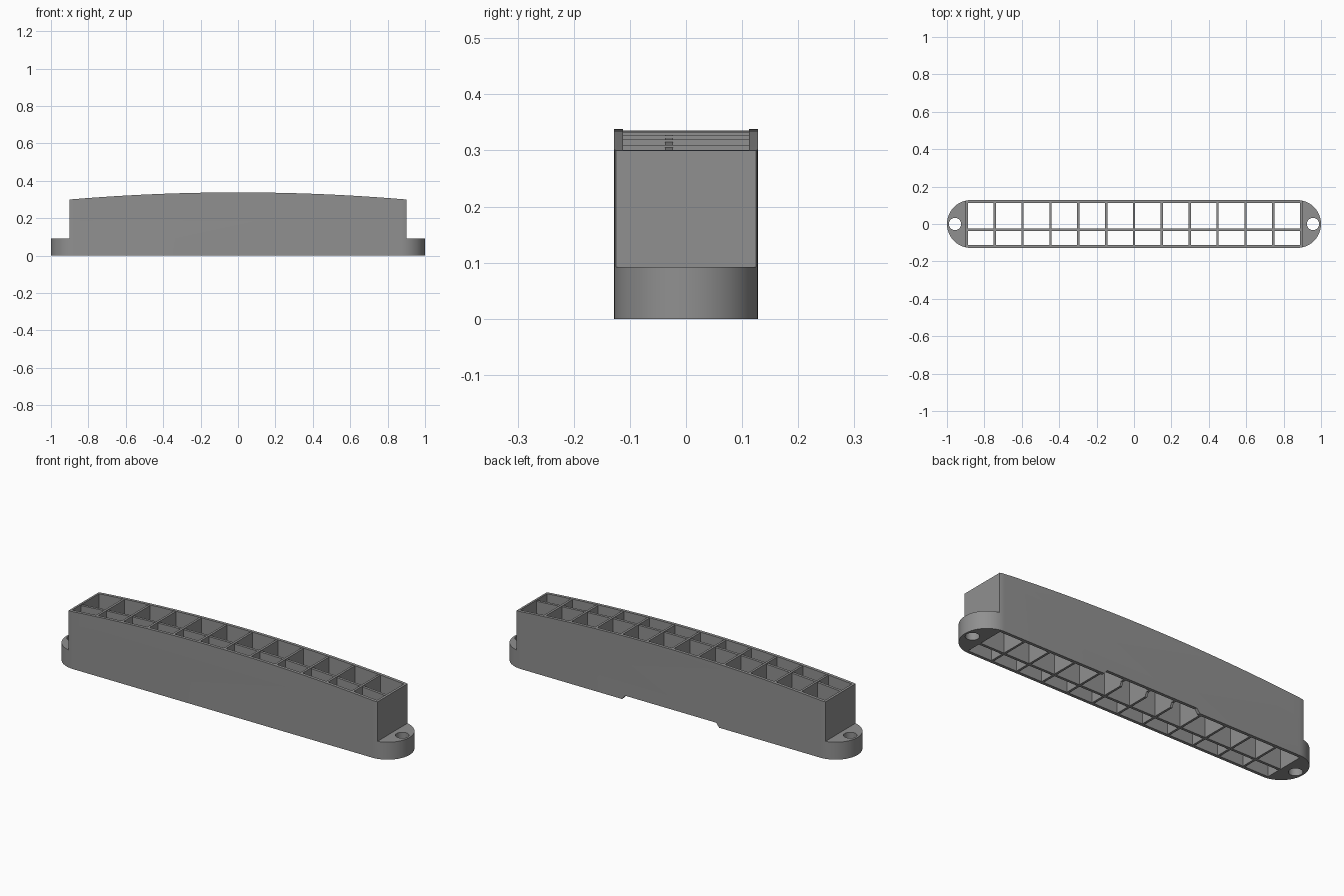
import bpy, bmesh, math

if "Cube" in bpy.data.objects:
    bpy.data.objects.remove(bpy.data.objects["Cube"])

grey = bpy.data.materials.new("grey plastic")
grey.diffuse_color = (0.28, 0.28, 0.28, 1)
grey.use_nodes = True
grey.node_tree.nodes["Principled BSDF"].inputs["Base Color"].default_value = grey.diffuse_color

R = 0.128          # half depth and end radius
BODY = 0.90        # half length of the raised body
TAB = 0.092        # height of the mounting tabs
WALL = 0.016
INNER = 0.888      # half length of the cavity


def top_z(x):
    """Height of the gently arched top edge."""
    return 0.338 - 0.038 * (x / BODY) ** 2


def prism(name, outline, axis, lo, hi):
    """Extrude a 2D outline along an axis; the outline uses the other two axes in order."""
    def place(p, d):
        c = list(p)
        c.insert("xyz".index(axis), d)
        return c
    bm = bmesh.new()
    a = [bm.verts.new(place(p, lo)) for p in outline]
    b = [bm.verts.new(place(p, hi)) for p in outline]
    n = len(outline)
    bm.faces.new(a)
    bm.faces.new(b)
    for i in range(n):
        bm.faces.new((a[i], a[(i + 1) % n], b[(i + 1) % n], b[i]))
    bmesh.ops.recalc_face_normals(bm, faces=bm.faces)
    mesh = bpy.data.meshes.new(name)
    bm.to_mesh(mesh)
    bm.free()
    mesh.materials.append(grey)
    ob = bpy.data.objects.new(name, mesh)
    bpy.context.collection.objects.link(ob)
    return ob


def boolean(target, cutter, operation="DIFFERENCE"):
    mod = target.modifiers.new("cut", "BOOLEAN")
    mod.operation = operation
    mod.solver = "EXACT"
    mod.object = cutter
    bpy.context.view_layer.objects.active = target
    bpy.ops.object.modifier_apply(modifier=mod.name)
    bpy.data.objects.remove(cutter)


def rect(x0, x1, y0, y1):
    return [(x0, y0), (x1, y0), (x1, y1), (x0, y1)]


# housing: rounded plan shape trimmed by the stepped, arched side profile
stadium = []
for side, start in ((1, -90), (-1, 90)):
    for i in range(33):
        t = math.radians(start + 180 * i / 32)
        stadium.append((side * (1 - R) + R * math.cos(t), R * math.sin(t)))
housing = prism("housing", stadium, "z", 0, 0.5)
arch = [(BODY * (1 - i / 12), top_z(BODY * (1 - i / 12))) for i in range(25)]
side = [(-1.1, -0.1), (1.1, -0.1), (1.1, TAB), (BODY, TAB)] + arch + [(-BODY, TAB), (-1.1, TAB)]
boolean(housing, prism("side_profile", side, "y", -0.3, 0.3), "INTERSECT")

# open cavity right through the housing
boolean(housing, prism("cavity", rect(-INNER, INNER, WALL - R, R - WALL), "z", -0.1, 0.6))

# screw holes in the tabs
for s in (-1, 1):
    circle = [(s * 0.957 + 0.033 * math.cos(math.tau * i / 32),
               0.033 * math.sin(math.tau * i / 32)) for i in range(32)]
    boolean(housing, prism("screw_hole", circle, "z", -0.1, 0.3))

# shallow notch with sloped ends under the back wall
notch = [(-0.30, -0.02), (0.30, -0.02), (0.265, 0.022), (-0.265, 0.022)]
boolean(housing, prism("notch", notch, "y", 0.09, 0.2))

# cross dividers; the middle ones follow the notch
y0, y1 = -R + WALL - 0.004, R - WALL + 0.004
for k in range(-5, 6):
    x = k * 0.149
    z = top_z(x) - 0.002
    low = [(y1, 0)] if abs(k) > 1 else [(0.085, 0), (0.095, 0.022), (y1, 0.022)]
    prism("divider", [(y0, 0)] + low + [(y1, z), (y0, z)], "x", x - 0.006, x + 0.006)

# long rib crossing the dividers
L = INNER + 0.004
rib_top = [(L * (1 - i / 12), top_z(L * (1 - i / 12)) - 0.006) for i in range(25)]
prism("long_rib", [(-L, 0), (L, 0)] + rib_top, "y", -0.037, -0.023)

# smooth the rounded ends and holes, keep edges crisp
bpy.ops.object.select_all(action="DESELECT")
housing.select_set(True)
bpy.context.view_layer.objects.active = housing
bpy.ops.object.shade_smooth_by_angle(angle=math.radians(30))
